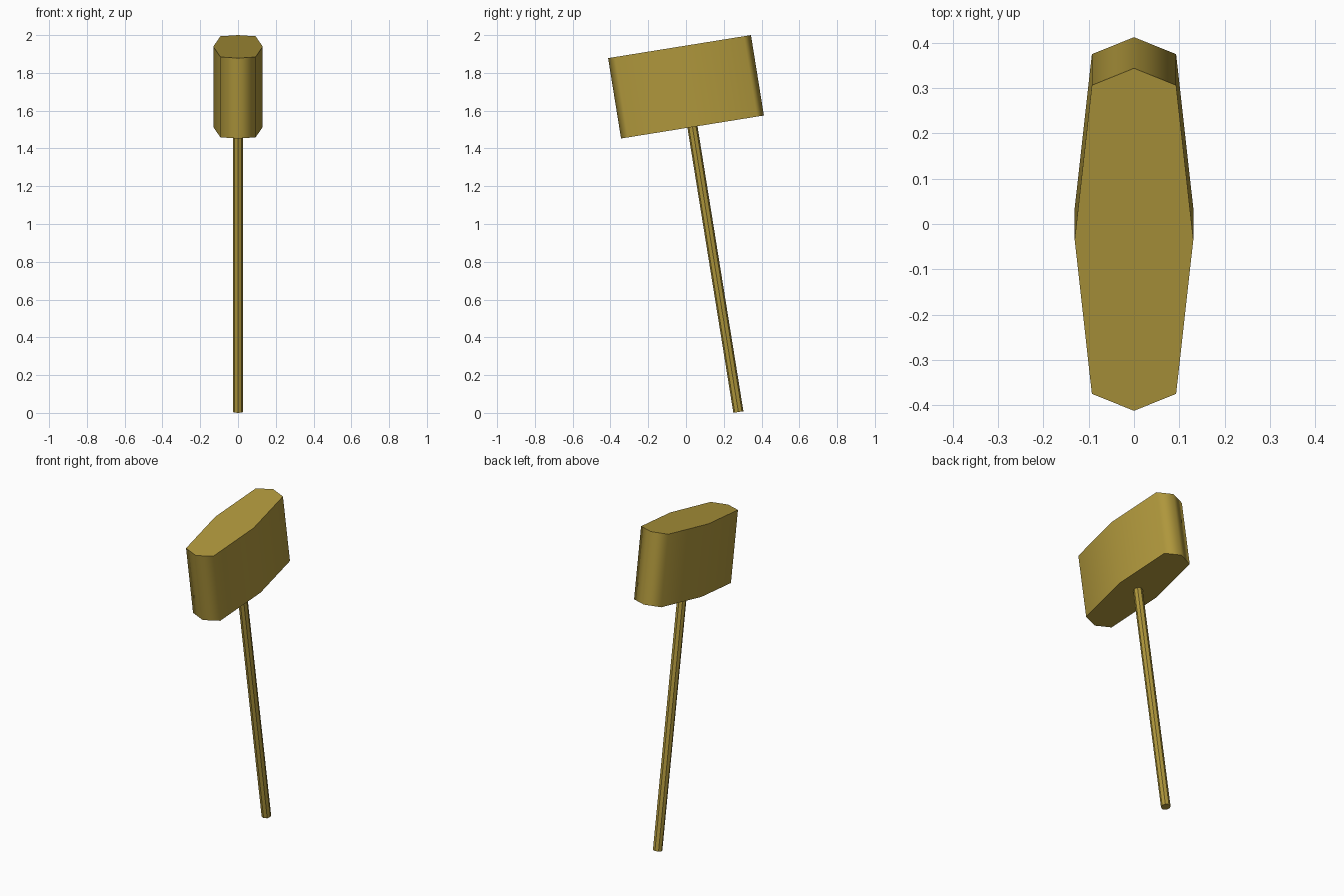
import bpy, bmesh, math
from mathutils import Matrix

if "Cube" in bpy.data.objects:
    bpy.data.objects.remove(bpy.data.objects["Cube"])

TILT = math.radians(9.15)
CENTRE = (0, 0, 1.7263)

wood = bpy.data.materials.new("wood")
wood.diffuse_color = (0.43, 0.31, 0.045, 1)
wood.use_nodes = True
wood.node_tree.nodes["Principled BSDF"].inputs["Base Color"].default_value = wood.diffuse_color


def prism(name, outline, z0, z1, smooth):
    """Extrude an outline from z0 to z1, then tilt it about the head centre."""
    bm = bmesh.new()
    base = bm.faces.new([bm.verts.new((x, y, z0)) for x, y in outline])
    ext = bmesh.ops.extrude_face_region(bm, geom=[base], use_keep_orig=True)
    top = [v for v in ext["geom"] if isinstance(v, bmesh.types.BMVert)]
    bmesh.ops.translate(bm, verts=top, vec=(0, 0, z1 - z0))
    bmesh.ops.recalc_face_normals(bm, faces=bm.faces)
    for f in bm.faces:
        if abs(f.normal.z) > 0.9:
            for e in f.edges:
                e.smooth = False
        else:
            f.smooth = smooth
    mesh = bpy.data.meshes.new(name)
    bm.to_mesh(mesh)
    bm.free()
    mesh.materials.append(wood)
    obj = bpy.data.objects.new(name, mesh)
    bpy.context.collection.objects.link(obj)
    obj.matrix_world = Matrix.Translation(CENTRE) @ Matrix.Rotation(TILT, 4, 'X')
    return obj


# Mallet head: long eight-sided block with blunt pointed ends
head = prism("mallet_head",
             [(0, -0.383), (0.093, -0.345), (0.131, 0), (0.093, 0.345),
              (0, 0.383), (-0.093, 0.345), (-0.131, 0), (-0.093, -0.345)],
             -0.2155, 0.2155, True)
mod = head.modifiers.new("area_normals", 'WEIGHTED_NORMAL')
mod.mode = 'FACE_AREA'
mod.keep_sharp = True

# Handle: thin octagonal rod set into the underside of the head
ring = [(0.027 * math.cos(i * math.pi / 4), 0.027 * math.sin(i * math.pi / 4))
        for i in range(8)]
prism("handle", ring, -1.744, -0.2, False)
